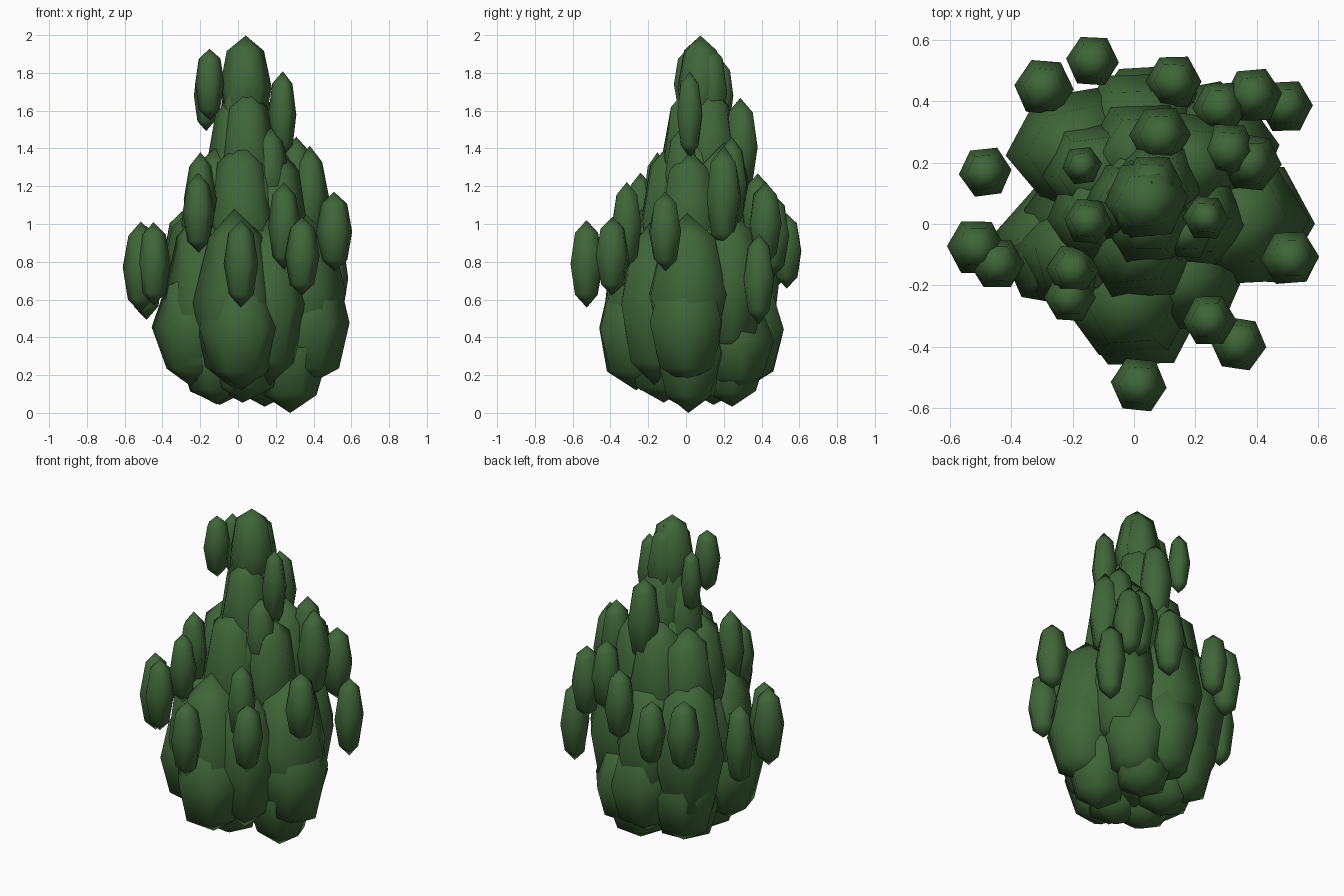
import bpy, bmesh, math, random
from mathutils import Matrix, Vector

random.seed(4)

green = bpy.data.materials.new("leaf green")
green.diffuse_color = (0.050, 0.132, 0.040, 1)


def clumps(name, blobs, turn, wobble):
    """One object of stretched six-sided leaf clumps: (x, y, z, radius, half height)."""
    bm = bmesh.new()
    for x, y, z, r, h in blobs:
        m = (Matrix.Translation((x, y, z))
             @ Matrix.Rotation(math.radians(30) + random.uniform(-turn, turn), 4, 'Z')
             @ Matrix.Diagonal((r, r, h, 1)))
        new = bmesh.ops.create_uvsphere(bm, u_segments=6, v_segments=4, radius=1, matrix=m)
        for v in new["verts"]:
            v.co += Vector([random.uniform(-wobble, wobble) * r for _ in range(3)])
    me = bpy.data.meshes.new(name)
    bm.to_mesh(me)
    bm.free()
    me.materials.append(green)
    ob = bpy.data.objects.new(name, me)
    bpy.context.collection.objects.link(ob)
    for p in me.polygons:
        p.use_smooth = True
    return ob


# Wide lower body
clumps("lower_body", [
    (0.02, 0.02, 0.60, 0.37, 0.50),
    (-0.01, -0.24, 0.59, 0.22, 0.48),
    (-0.19, -0.10, 0.60, 0.20, 0.48),
    (0.16, -0.17, 0.58, 0.20, 0.44),
    (0.34, 0.01, 0.63, 0.23, 0.42),
    (0.28, 0.23, 0.68, 0.20, 0.40),
    (0.03, 0.29, 0.66, 0.23, 0.44),
    (-0.19, 0.24, 0.66, 0.22, 0.46),
    # wide low belt
    (-0.24, -0.07, 0.45, 0.21, 0.32),
    (0.01, -0.27, 0.45, 0.22, 0.32),
    (0.37, 0.01, 0.48, 0.22, 0.34),
    (0.05, 0.32, 0.45, 0.22, 0.32),
    (0.22, 0.27, 0.38, 0.20, 0.28),
    (-0.16, 0.24, 0.40, 0.20, 0.30),
], 0.15, 0.05)

# Clumps the body stands on
clumps("feet", [
    (0.28, 0.02, 0.32, 0.20, 0.32),
    (-0.11, -0.05, 0.30, 0.20, 0.26),
    (0.03, -0.12, 0.33, 0.21, 0.28),
    (0.14, 0.24, 0.28, 0.20, 0.24),
    (-0.10, 0.15, 0.30, 0.21, 0.26),
], 0.15, 0.04)

# Middle ring of clumps
clumps("middle_body", [
    (0.04, 0.06, 1.05, 0.24, 0.46),
    (0.02, -0.07, 1.02, 0.19, 0.42),
    (-0.11, 0.03, 1.02, 0.17, 0.40),
    (0.20, 0.02, 1.00, 0.17, 0.40),
    (0.18, 0.20, 1.03, 0.18, 0.40),
    (0.02, 0.23, 1.02, 0.18, 0.40),
    (-0.13, 0.17, 1.00, 0.17, 0.38),
    (0.17, -0.02, 1.27, 0.10, 0.24),
    (0.38, 0.20, 1.14, 0.10, 0.27),
], 0.15, 0.05)

# Narrow upper spire
clumps("spire", [
    (0.05, 0.01, 1.36, 0.15, 0.36),
    (-0.02, 0.07, 1.33, 0.14, 0.36),
    (0.07, 0.13, 1.36, 0.15, 0.38),
    (0.03, 0.08, 1.52, 0.14, 0.36),
    (0.04, 0.08, 1.72, 0.135, 0.28),
    (0.02, 0.05, 1.70, 0.10, 0.25),
    (0.06, 0.13, 1.70, 0.10, 0.25),
], 0.2, 0.04)

# Small tufts standing off the body
clumps("tufts", [
    (-0.15, 0.01, 1.74, 0.08, 0.19),
    (0.235, 0.02, 1.58, 0.075, 0.23),
    (-0.17, 0.19, 1.68, 0.065, 0.19),
    (0.085, 0.29, 1.41, 0.10, 0.26),
    (0.31, 0.24, 1.21, 0.095, 0.25),
    (0.51, -0.11, 0.96, 0.095, 0.21),
    (0.495, 0.385, 0.71, 0.09, 0.24),
    (0.39, 0.42, 1.00, 0.095, 0.22),
    (0.28, 0.38, 1.05, 0.09, 0.22),
    (0.13, 0.465, 0.94, 0.092, 0.22),
    (-0.135, 0.533, 0.86, 0.088, 0.20),
    (-0.295, 0.445, 0.85, 0.098, 0.22),
    (-0.485, 0.17, 0.74, 0.088, 0.25),
    (-0.515, -0.075, 0.77, 0.095, 0.24),
    (-0.445, -0.13, 0.79, 0.09, 0.22),
    (-0.20, -0.15, 1.13, 0.085, 0.25),
    (-0.21, -0.24, 1.06, 0.085, 0.21),
    (0.245, -0.315, 0.99, 0.088, 0.23),
    (0.34, -0.39, 0.83, 0.093, 0.21),
    (0.015, -0.525, 0.79, 0.093, 0.23),
], 0.12, 0.03)
